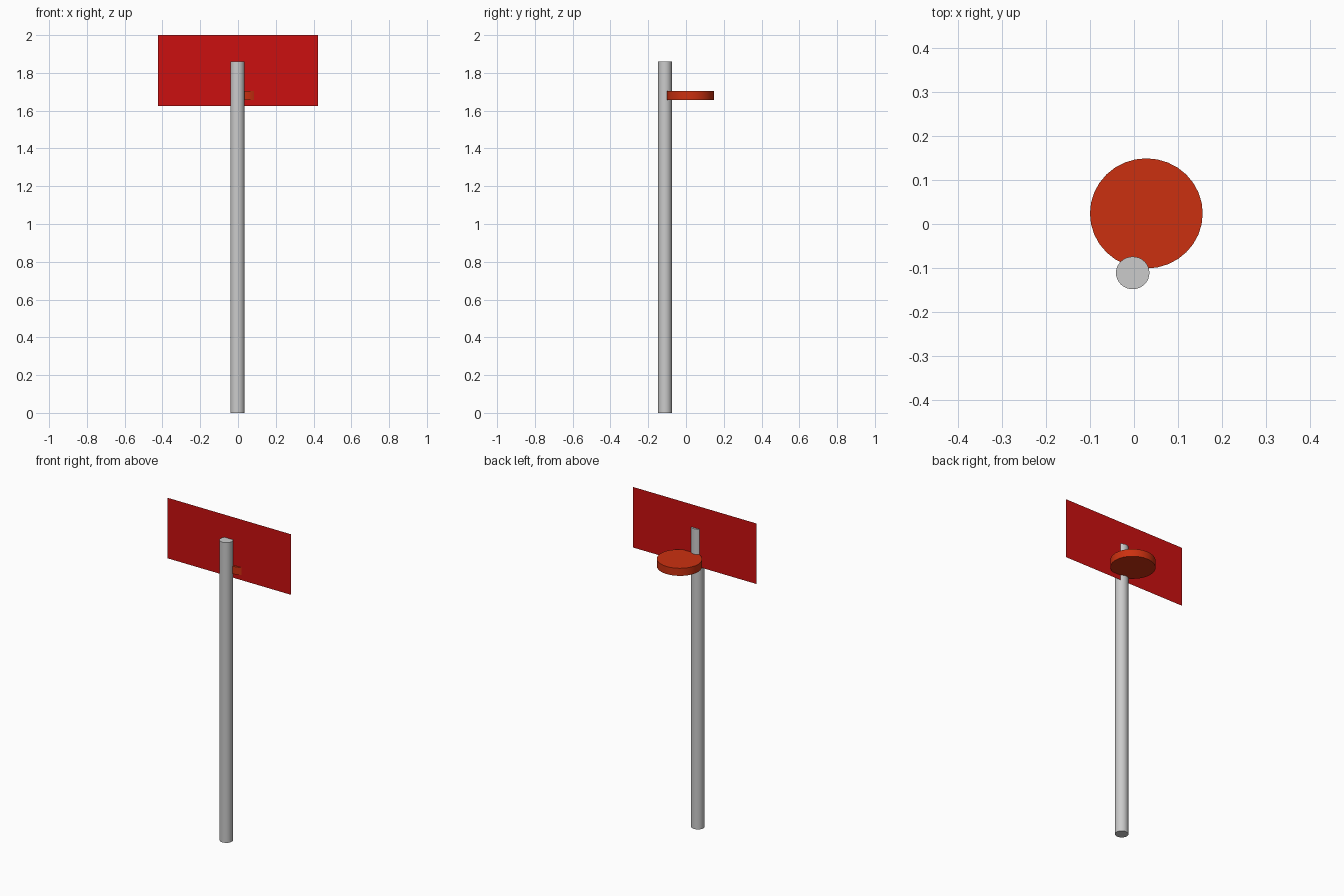
import bpy
import math

if "Cube" in bpy.data.objects:
    bpy.data.objects.remove(bpy.data.objects["Cube"])


def paint(obj, name, color):
    mat = bpy.data.materials.new(name)
    mat.diffuse_color = color
    mat.use_nodes = True
    mat.node_tree.nodes["Principled BSDF"].inputs["Base Color"].default_value = mat.diffuse_color
    obj.data.materials.append(mat)


def cylinder(name, center, rx, ry, z0, z1, sides=32):
    bpy.ops.mesh.primitive_cylinder_add(
        vertices=sides, radius=1, depth=1,
        location=(center[0], center[1], (z0 + z1) / 2))
    obj = bpy.context.object
    obj.name = name
    obj.scale = (rx, ry, z1 - z0)
    bpy.ops.object.transform_apply(location=False, rotation=False, scale=True)
    bpy.ops.object.shade_smooth_by_angle(angle=math.radians(30))
    return obj


# Grey support pole
cylinder("pole", (-0.003, -0.111), 0.038, 0.037, 0.0, 1.86)

# Solid hoop disc, slightly off-centre and touching the board
hoop = cylinder("hoop", (0.028, 0.024), 0.128, 0.125, 1.656, 1.703)
paint(hoop, "hoop_orange_red", (0.6, 0.03, 0.005, 1))

# Paper-thin upright backboard, a single flat sheet
bpy.ops.mesh.primitive_plane_add(
    size=1, location=(0, -0.087, 1.8125), rotation=(math.radians(90), 0, 0))
board = bpy.context.object
board.name = "backboard"
board.scale = (0.848, 0.375, 1)
bpy.ops.object.transform_apply(location=False, rotation=True, scale=True)
paint(board, "board_red", (0.6, 0.005, 0.005, 1))
